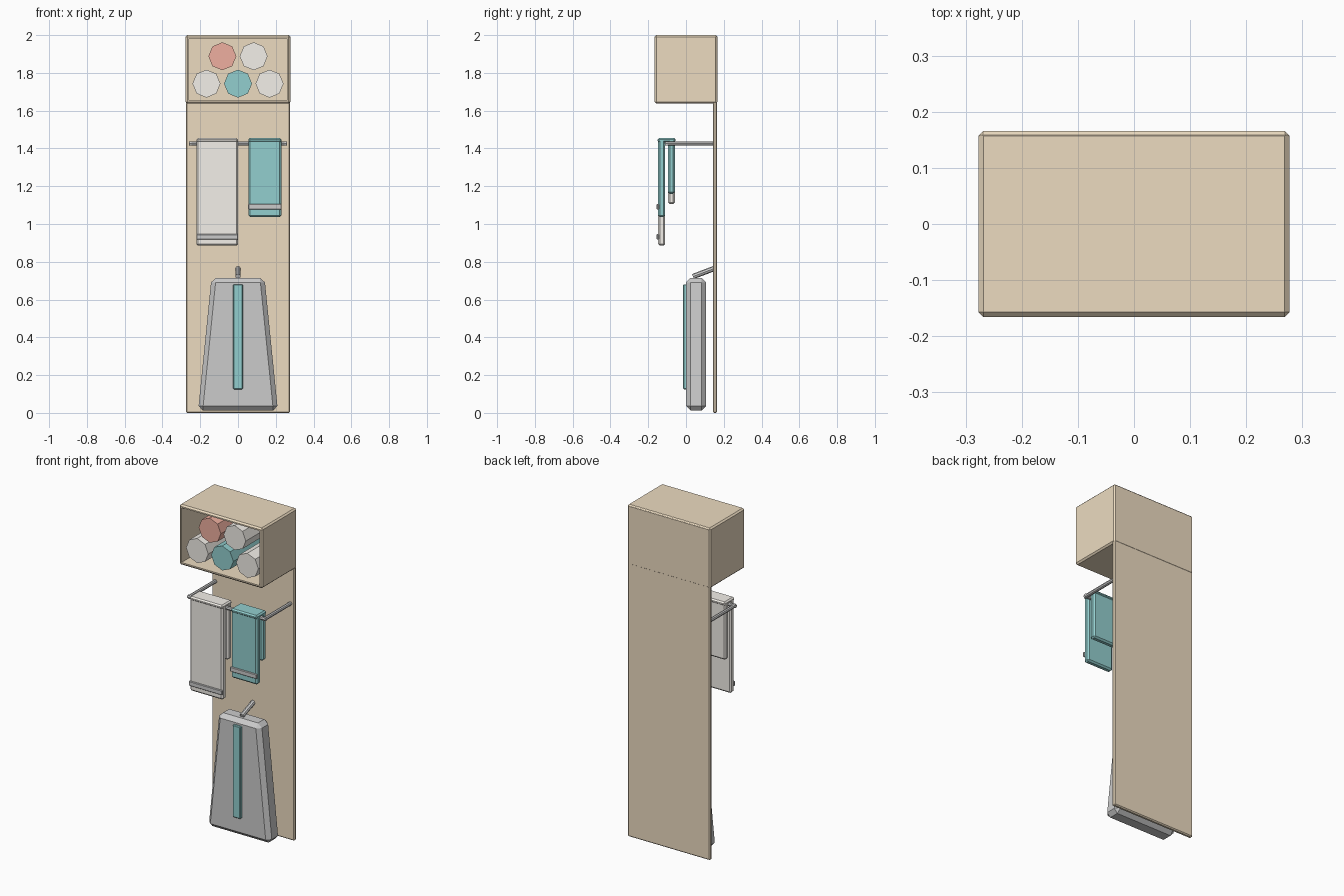
import bpy, bmesh
from mathutils import Vector

if "Cube" in bpy.data.objects:
    bpy.data.objects.remove(bpy.data.objects["Cube"])


def material(name, rgb):
    m = bpy.data.materials.new(name)
    m.diffuse_color = (*rgb, 1)
    m.use_nodes = True
    m.node_tree.nodes["Principled BSDF"].inputs["Base Color"].default_value = m.diffuse_color
    return m


WOOD = material("wood", (0.84, 0.71, 0.53))
TEAL = material("teal", (0.29, 0.62, 0.62))
CREAM = material("cream", (0.90, 0.87, 0.82))
RED = material("red", (0.86, 0.43, 0.35))


def finish(name, bm, mat):
    bmesh.ops.recalc_face_normals(bm, faces=bm.faces)
    me = bpy.data.meshes.new(name)
    bm.to_mesh(me)
    bm.free()
    ob = bpy.data.objects.new(name, me)
    bpy.context.collection.objects.link(ob)
    if mat:
        me.materials.append(mat)
    return ob


def box_mesh(x, y, z, bevel, top=1.0):
    """Chamfered box between ranges x, y, z; top scales the upper width."""
    bm = bmesh.new()
    bmesh.ops.create_cube(bm, size=1)
    for v in bm.verts:
        high = v.co.z > 0
        v.co = Vector([(r[0] + r[1]) / 2 + c * (r[1] - r[0])
                       for r, c in zip((x, y, z), v.co)])
        if high:
            v.co.x *= top
    bmesh.ops.bevel(bm, geom=bm.edges[:], offset=bevel, segments=1,
                    profile=0.5, affect='EDGES')
    return bm


def box(name, x, y, z, bevel, mat=None, top=1.0):
    return finish(name, box_mesh(x, y, z, bevel, top), mat)


def rod(name, a, b, radius, sides=8, mat=None):
    a, b = Vector(a), Vector(b)
    bm = bmesh.new()
    bmesh.ops.create_cone(bm, cap_ends=True, segments=sides, radius1=radius,
                          radius2=radius, depth=(b - a).length)
    ob = finish(name, bm, mat)
    ob.rotation_euler = (b - a).to_track_quat('Z', 'Y').to_euler()
    ob.location = (a + b) / 2
    return ob


# Tall back panel
box("back_panel", (-0.275, 0.275), (0.142, 0.165), (0, 1.999), 0.006, WOOD)

# Open-fronted cubby, hollowed from the front
bm = box_mesh((-0.277, 0.277), (-0.166, 0.166), (1.637, 2.0), 0.009)
bm.normal_update()
front = max((f for f in bm.faces if f.normal.y < -0.9), key=lambda f: f.calc_area())
bmesh.ops.inset_region(bm, faces=[front], thickness=0.011)
inner = bmesh.ops.extrude_discrete_faces(bm, faces=[front])["faces"][0]
bmesh.ops.translate(bm, verts=inner.verts, vec=(0, 0.306, 0))
finish("cubby", bm, WOOD)

# Rolled towels
for i, (x, z, mat) in enumerate([(-0.167, 1.743, CREAM), (0, 1.743, TEAL),
                                 (0.167, 1.743, CREAM), (-0.083, 1.888, RED),
                                 (0.083, 1.888, CREAM)]):
    rod(f"rolled_towel_{i + 1}", (x, -0.15, z), (x, 0.138, z), 0.074, 8, mat)

# Towel rail and its two wall posts
RY, RZ = -0.103, 1.426
rod("towel_rail", (-0.26, RY, RZ), (0.26, RY, RZ), 0.011)
for side, x in (("left", -0.25), ("right", 0.25)):
    rod(f"rail_post_{side}", (x, RY - 0.008, RZ), (x, 0.145, RZ), 0.011)


# Hanging towels: front flap, back flap, fold over the rail, woven band
def towel(name, x0, x1, front_z, back_z, band_z, mat):
    x = (x0, x1)
    box(name + "_front_flap", x, (-0.147, -0.111), (front_z, 1.45), 0.009, mat)
    box(name + "_back_flap", x, (-0.095, -0.059), (back_z, 1.45), 0.009, mat)
    box(name + "_fold", x, (-0.151, -0.055), (1.432, 1.455), 0.008, mat)
    box(name + "_band", (x0 - 0.001, x1 + 0.001), (-0.155, -0.143),
        (band_z, band_z + 0.028), 0.003)


towel("large_towel", -0.22, 0.0, 0.885, 1.105, 0.918, CREAM)
towel("small_towel", 0.055, 0.23, 1.037, 1.16, 1.077, TEAL)

# Tapered bag with front stripe, hung from an angled hook
box("bag", (-0.211, 0.211), (0.0, 0.107), (0.013, 0.715), 0.024, None, 0.665)
box("bag_stripe", (-0.026, 0.026), (-0.015, 0.005), (0.125, 0.68), 0.004, TEAL)
rod("hook", (0, 0.037, 0.722), (0, 0.148, 0.764), 0.014)
